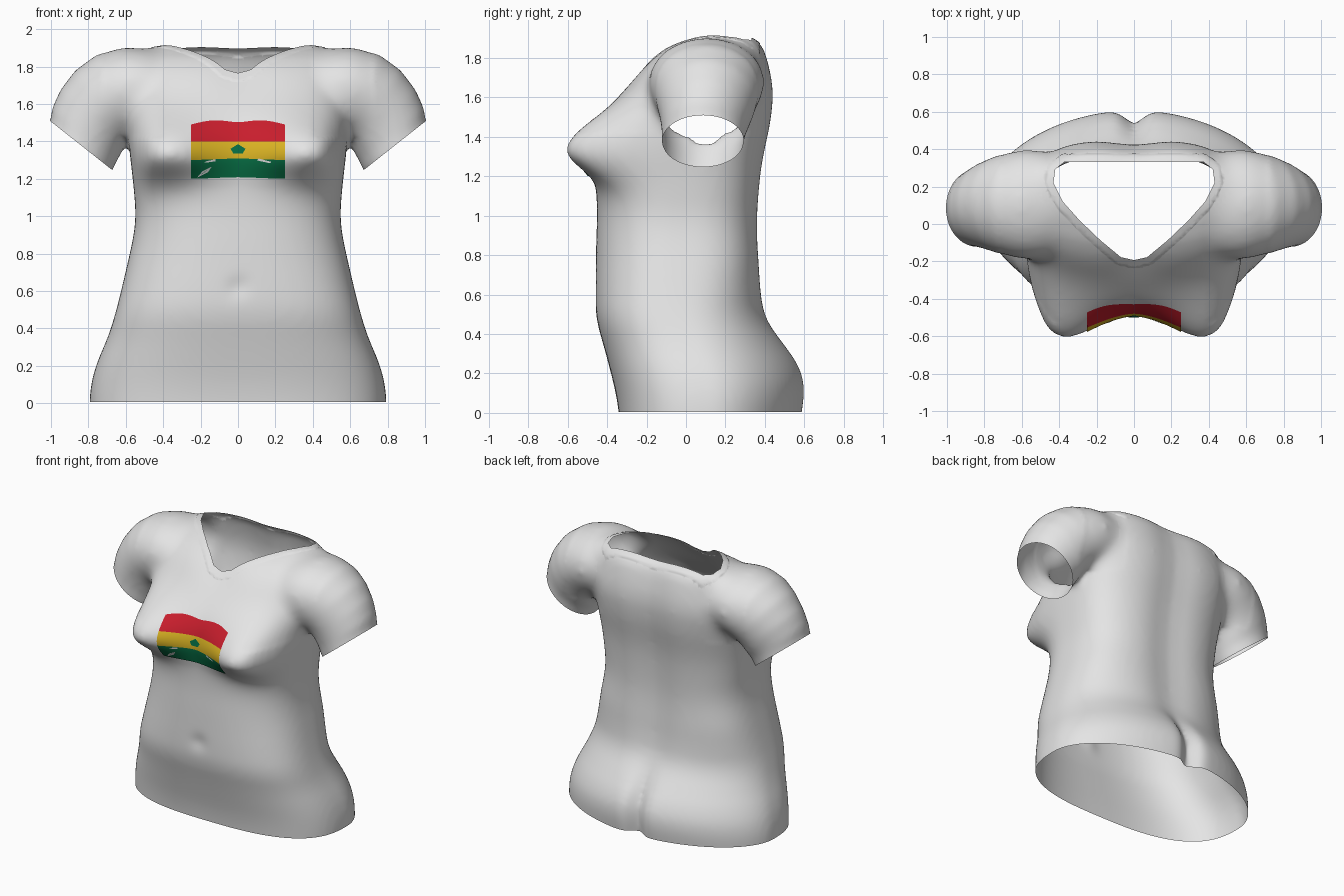
import bpy, bmesh, math
from mathutils import Vector
from mathutils.bvhtree import BVHTree

if "Cube" in bpy.data.objects:
    bpy.data.objects.remove(bpy.data.objects["Cube"])


def material(name, rgb):
    m = bpy.data.materials.new(name)
    m.diffuse_color = (*rgb, 1)
    m.use_nodes = True
    m.node_tree.nodes["Principled BSDF"].inputs["Base Color"].default_value = m.diffuse_color
    return m


CLOTH = material("white_cloth", (0.78, 0.78, 0.78))
RED = material("red_print", (0.58, 0.013, 0.026))
GOLD = material("gold_print", (0.70, 0.45, 0.017))
GREEN = material("green_print", (0.002, 0.155, 0.058))


def add_object(name, bm, mats):
    me = bpy.data.meshes.new(name)
    bm.to_mesh(me)
    bm.free()
    ob = bpy.data.objects.new(name, me)
    bpy.context.collection.objects.link(ob)
    for m in mats:
        me.materials.append(m)
    return ob


def loft(bm, rings):
    """Closed tube through rings of points, capped at both ends."""
    vs = [[bm.verts.new(p) for p in r] for r in rings]
    n = len(vs[0])
    for a, b in zip(vs, vs[1:]):
        for i in range(n):
            bm.faces.new((a[i], a[(i + 1) % n], b[(i + 1) % n], b[i]))
    bm.faces.new(vs[0][::-1])
    bm.faces.new(vs[-1])


def gauss(d, s):
    return math.exp(-(d / s) ** 2)


def ramp(v, lo, hi):
    t = max(0, min(1, (v - lo) / (hi - lo)))
    return t * t * (3 - 2 * t)


def spow(v, e):
    return math.copysign(abs(v) ** e, v)


# Torso sections: height, half width, front y, back y
TORSO = [
    (-0.10, 0.795, -0.33, 0.585), (0.0, 0.795, -0.34, 0.595), (0.1, 0.788, -0.355, 0.615),
    (0.22, 0.755, -0.385, 0.598), (0.35, 0.695, -0.42, 0.51), (0.48, 0.655, -0.458, 0.415),
    (0.62, 0.62, -0.46, 0.39), (0.88, 0.56, -0.455, 0.372), (1.0, 0.545, -0.45, 0.372),
    (1.18, 0.56, -0.455, 0.385), (1.3, 0.575, -0.48, 0.402), (1.4, 0.585, -0.465, 0.425),
    (1.5, 0.59, -0.425, 0.445), (1.64, 0.60, -0.31, 0.455), (1.77, 0.60, -0.21, 0.43),
    (1.85, 0.57, -0.105, 0.405), (1.89, 0.51, -0.01, 0.37), (1.912, 0.42, 0.06, 0.31)]


def section(z):
    for a, b in zip(TORSO, TORSO[1:]):
        if z <= b[0]:
            t = (z - a[0]) / (b[0] - a[0])
            return [p + (q - p) * t for p, q in zip(a[1:], b[1:])]
    return TORSO[-1][1:]


def soft_section(z):
    """Section averaged over a short height, so the sides curve gently."""
    r = 0.07 if z < 1.7 else max(0.0, 0.07 * (1.9 - z) / 0.2)
    rows = [section(z + r * k / 6) for k in range(-6, 7)]
    return [sum(c) / 13 for c in zip(*rows)]


def torso_ring(z, n=96):
    w, f, b = soft_section(z)
    cy, d = (f + b) / 2, (b - f) / 2
    back_e = 1.05 - 0.36 * ramp(z, 0.15, 0.85) + 0.08 * ramp(z, 1.6, 1.85)
    front_e = 0.72 + 0.08 * ramp(z, 0.4, 0.9)
    ring = []
    for i in range(n):
        a = 2 * math.pi * i / n
        c, s = math.cos(a), math.sin(a)
        e = front_e if s < 0 else back_e
        x, y = w * spow(c, e), cy + d * spow(s, e)
        if s < 0:  # bust, navel and dip under the collar
            dx, dz = abs(x) - 0.44, z - 1.335
            y -= (0.215 * gauss(dx, 0.255 if dx < 0 else 0.13)
                  * gauss(dz, 0.145 if dz < 0 else 0.19) * min(1, -s * 3))
            y += 0.018 * gauss(x, 0.045) * gauss(z - 0.62, 0.045)
            y += 0.022 * gauss(x, 0.13) * gauss(z - 1.77, 0.1)
        else:      # seat cleft and spine hollow
            low = 1 - ramp(z, 0.2, 0.5)
            y -= 0.075 * gauss(x, 0.06) * low + 0.028 * gauss(x, 0.15) * (1 - low)
        ring.append((x, y, z))
    return ring


# Sleeve sections: top x, z, bottom x, z, depth radius, centre y
SLEEVE = [
    (0.32, 1.84, 0.32, 1.55, 0.20, 0.12), (0.48, 1.895, 0.46, 1.49, 0.285, 0.105),
    (0.62, 1.905, 0.53, 1.45, 0.298, 0.105), (0.76, 1.86, 0.57, 1.42, 0.28, 0.105),
    (0.87, 1.78, 0.60, 1.385, 0.255, 0.105), (0.95, 1.675, 0.625, 1.335, 0.232, 0.10),
    (0.995, 1.575, 0.65, 1.29, 0.213, 0.09), (1.005, 1.50, 0.67, 1.245, 0.207, 0.085),
    (1.06, 1.43, 0.73, 1.165, 0.207, 0.085)]


def sleeve_ring(row, side, n=48):
    tx, tz, bx, bz, ry, cy = row
    top, bot = Vector((tx, 0, tz)), Vector((bx, 0, bz))
    mid, arm = (top + bot) / 2, (top - bot) / 2
    ring = []
    for i in range(n):
        a = 2 * math.pi * i / n
        p = mid + arm * math.cos(a) + Vector((0, cy + ry * math.sin(a), 0))
        ring.append((p.x * side, p.y, p.z))
    return ring


# Shirt body: torso and sleeves fused into one smooth skin
bm = bmesh.new()
loft(bm, [torso_ring(-0.1 + 0.025 * i) for i in range(80)]
     + [torso_ring(z) for z in (1.89, 1.90, 1.912)])
for side in (1, -1):
    loft(bm, [sleeve_ring(r, side) for r in SLEEVE])
bmesh.ops.recalc_face_normals(bm, faces=bm.faces)
shirt = add_object("shirt", bm, [CLOTH])
remesh = shirt.modifiers.new("fuse", 'REMESH')
remesh.mode = 'VOXEL'
remesh.voxel_size = 0.02
smooth = shirt.modifiers.new("soften", 'SMOOTH')
smooth.factor = 0.5
smooth.iterations = 8
bpy.context.view_layer.update()
dg = bpy.context.evaluated_depsgraph_get()
bm = bmesh.new()
bm.from_mesh(shirt.evaluated_get(dg).to_mesh())
shirt.modifiers.clear()

# Blend the shoulder seams
seam = [v for v in bm.verts if 0.40 < abs(v.co.x) < 0.72 and v.co.z > 1.42]
for _ in range(20):
    bmesh.ops.smooth_vert(bm, verts=seam, factor=0.5, use_axis_x=True, use_axis_y=True, use_axis_z=True)


def slice_faces(faces, co, no, clear=False):
    geom = set(faces)
    for f in faces:
        geom.update(f.verts)
        geom.update(f.edges)
    bmesh.ops.bisect_plane(bm, geom=list(geom), dist=1e-5, plane_co=co,
                           plane_no=no, clear_outer=clear)


# Open hem and cuffs
slice_faces(bm.faces[:], (0, 0, 0.005), (0, 0, -1), True)
for side in (1, -1):
    cuff = [f for f in bm.faces if f.calc_center_median().x * side > 0.58
            and f.calc_center_median().z > 1.08]
    slice_faces(cuff, (0.835 * side, 0, 1.375), (0.62 * side, 0, -0.785), True)

# Neckline: convex outline seen from above, with a raised band around it
half = [(0, -0.19), (0.07, -0.175), (0.18, -0.085), (0.29, 0.02), (0.38, 0.12),
        (0.43, 0.22), (0.42, 0.29), (0.37, 0.33)]
outline = [Vector((x, y, 0)) for x, y in half] + [Vector((-x, y, 0)) for x, y in half[:0:-1]]
planes = []
for a, b in zip(outline, outline[1:] + outline[:1]):
    e = (b - a).normalized()
    planes.append((a, Vector((e.y, -e.x, 0))))


def neck_distance(p):
    return max((p - a).dot(n) for a, n in planes)


for offset in (0.045, 0.0):
    for a, n in planes:
        near = [f for f in bm.faces if f.calc_center_median().z > 1.6
                and abs(neck_distance(f.calc_center_median()) - offset) < 0.05]
        slice_faces(near, a + n * offset, n)
bmesh.ops.delete(bm, geom=[f for f in bm.faces if f.calc_center_median().z > 1.5
                           and neck_distance(f.calc_center_median()) < 0], context='FACES')
bm.normal_update()
for v in [v for v in bm.verts if v.co.z > 1.6 and neck_distance(v.co) < 0.044]:
    v.co += v.normal * 0.004
for f in bm.faces:
    f.smooth = True
    f.material_index = 0
skin = BVHTree.FromBMesh(bm)
bm.to_mesh(shirt.data)
bm.free()


# Chest print: thin sheets laid on the cloth
def on_cloth(x, z, gap):
    hit = skin.ray_cast(Vector((x, -2, z)), Vector((0, 1, 0)))[0]
    return (x, (hit.y if hit else -0.45) - gap, z)


def top_edge(x):
    return 1.49 + 0.022 * math.sin(min(1, (0.25 - abs(x)) / 0.13) * math.pi / 2) - 0.01 * gauss(x, 0.06)


bm = bmesh.new()
NX, NZ = 24, 18
grid = []
for j in range(NZ + 1):
    row = []
    for i in range(NX + 1):
        x = -0.25 + 0.5 * i / NX
        z = 1.2 + 0.3 * j / NZ + 0.008 * gauss(x, 0.15) * (j < 12)
        if j > 12:
            z = 1.4 + (top_edge(x) - 1.4) * (j - 12) / 6
        row.append(bm.verts.new(on_cloth(x, z, 0.007)))
    grid.append(row)
for j in range(NZ):
    for i in range(NX):
        f = bm.faces.new((grid[j][i], grid[j][i + 1], grid[j + 1][i + 1], grid[j + 1][i]))
        f.material_index = j // 6
        f.smooth = True
add_object("striped_print", bm, [GREEN, GOLD, RED])


def patch(name, points, mat):
    b = bmesh.new()
    b.faces.new([b.verts.new(on_cloth(x, z, 0.011)) for x, z in points])
    add_object(name, b, [mat])


patch("print_emblem", [(-0.025, 1.335), (0.025, 1.335), (0.04, 1.36), (0, 1.385), (-0.04, 1.36)], GREEN)
patch("print_gap_low", [(-0.22, 1.205), (-0.16, 1.235), (-0.14, 1.265), (-0.19, 1.24)], CLOTH)
patch("print_gap_left", [(-0.18, 1.285), (-0.12, 1.293), (-0.12, 1.305), (-0.17, 1.293)], CLOTH)
patch("print_gap_right", [(0.10, 1.298), (0.17, 1.283), (0.18, 1.29), (0.11, 1.308)], CLOTH)
